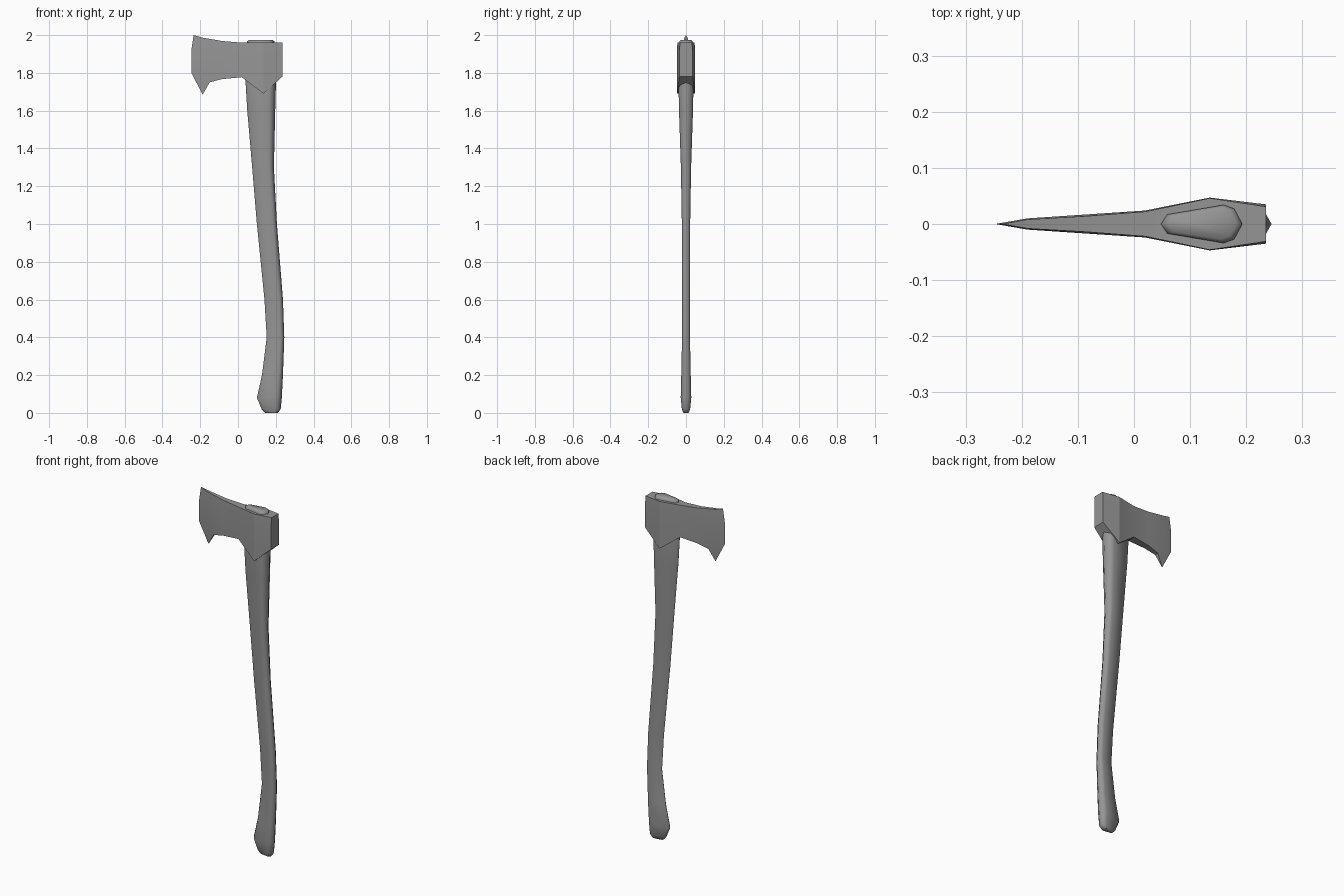
import bpy, bmesh, math

if "Cube" in bpy.data.objects:
    bpy.data.objects.remove(bpy.data.objects["Cube"], do_unlink=True)

grey = bpy.data.materials.new("plain_grey")
grey.use_nodes = True
colour = (0.3, 0.3, 0.3, 1)
grey.diffuse_color = colour
grey.node_tree.nodes["Principled BSDF"].inputs["Base Color"].default_value = colour


def loft(name, rings, cap_start, cap_end, angle):
    """Skin closed rings of equal length into one solid."""
    bm = bmesh.new()
    loops = [[bm.verts.new(p) for p in ring] for ring in rings]
    for a, b in zip(loops, loops[1:]):
        for i in range(len(a)):
            j = (i + 1) % len(a)
            bm.faces.new((a[i], a[j], b[j], b[i]))
    if cap_start:
        bm.faces.new(loops[0])
    if cap_end:
        bm.faces.new(loops[-1])
    bmesh.ops.remove_doubles(bm, verts=bm.verts[:], dist=0.0005)
    bmesh.ops.recalc_face_normals(bm, faces=bm.faces[:])
    mesh = bpy.data.meshes.new(name)
    bm.to_mesh(mesh)
    bm.free()
    mesh.materials.append(grey)
    obj = bpy.data.objects.new(name, mesh)
    bpy.context.collection.objects.link(obj)
    bpy.ops.object.select_all(action="DESELECT")
    obj.select_set(True)
    bpy.context.view_layer.objects.active = obj
    bpy.ops.object.shade_smooth_by_angle(angle=math.radians(angle))
    return obj


# Handle: egg-shaped section stretched between its front and back edges
section = [(0, 0), (.08, .5), (.77, 1), (.9, .8), (1, 0),
           (.9, -.8), (.77, -1), (.08, -.5)]
# height, front x, back x, half thickness
stations = [
    (0, .143, .212, .014), (.02, .125, .226, .022), (.08, .10, .232, .028),
    (.2, .127, .238, .025), (.4, .152, .245, .021), (.6, .14, .238, .021),
    (1.0, .10, .206, .022), (1.3, .075, .19, .027), (1.6, .049, .197, .037),
    (1.75, .04, .201, .04), (1.88, .048, .193, .034),
    (1.967, .048, .193, .034), (1.975, .06, .182, .027),
]
loft("handle", [[(x0 + u * (x1 - x0), v * t, z) for u, v in section]
                for z, x0, x1, t in stations], True, True, 60)


# Axe head: columns from cutting edge to poll, each listed top to bottom
def column(points):
    near = [(x, -t, z) for x, z, t in points]
    far = [(x, t, z) for x, z, t in reversed(points)]
    return near + far


def upright(x, top, bottom, t_top, t):
    return column([(x, top, t_top), (x, 1.92, t), (x, 1.8, t), (x, bottom, t)])


edge = column([(-.235, 2.0, 0), (-.247, 1.92, 0), (-.247, 1.8, 0), (-.187, 1.685, 0)])
bevel = column([(-.19, 1.987, .008), (-.19, 1.92, .01), (-.19, 1.8, .01), (-.15, 1.75, .011)])
loft("axe_head", [
    edge, bevel,
    upright(-.085, 1.969, 1.767, .014, .017),
    upright(.02, 1.96, 1.777, .022, .024),
    upright(.135, 1.96, 1.69, .046, .047),
    upright(.235, 1.96, 1.78, .031, .035),
], False, True, 12)
